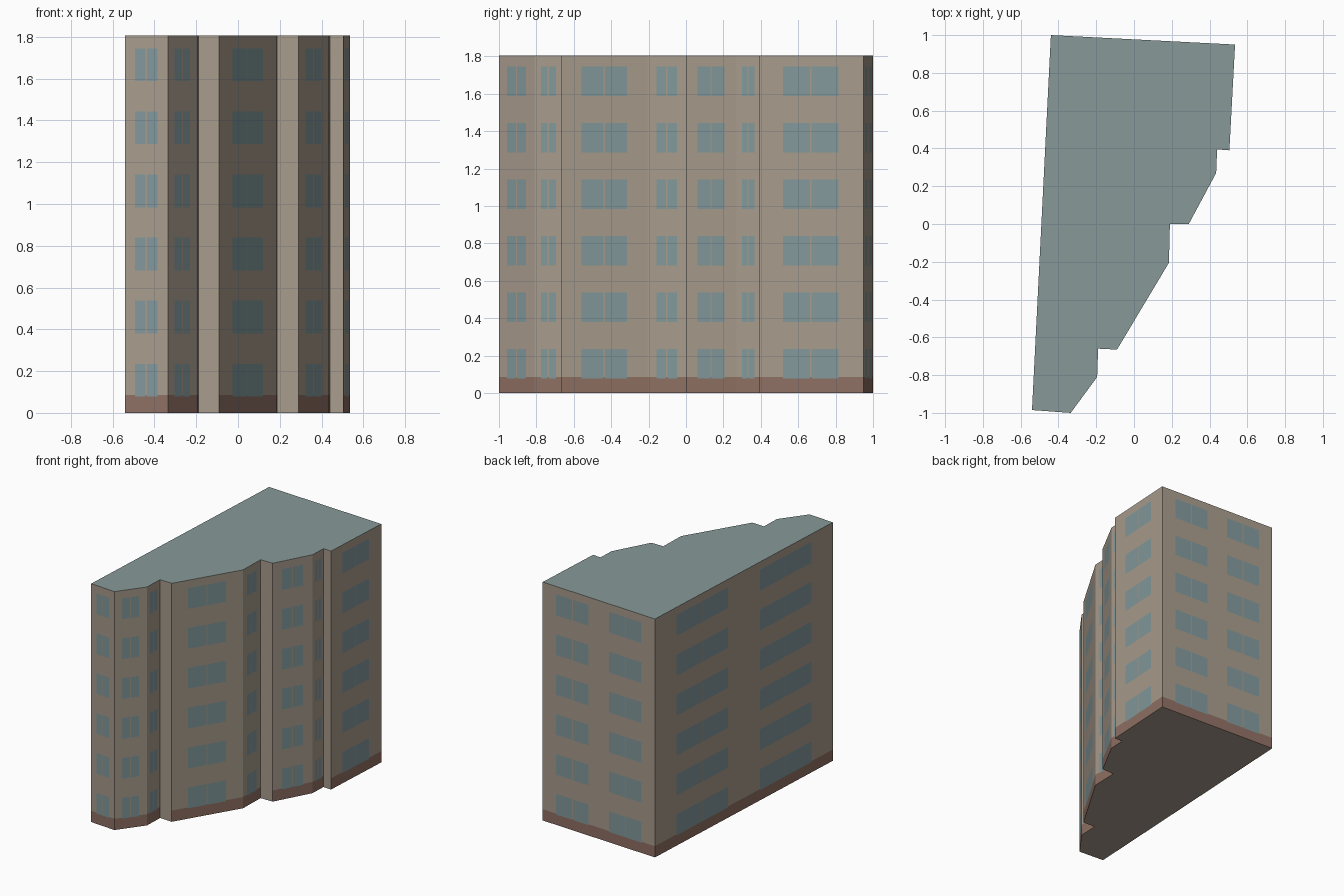
import bpy
import bmesh
from mathutils import Vector

cube = bpy.data.objects.get("Cube")
if cube:
    bpy.data.objects.remove(cube, do_unlink=True)


def make_material(name, srgb):
    color = [c / 12.92 if c <= 0.04045 else ((c + 0.055) / 1.055) ** 2.4 for c in srgb] + [1.0]
    mat = bpy.data.materials.new(name)
    mat.use_nodes = True
    mat.diffuse_color = color
    mat.node_tree.nodes["Principled BSDF"].inputs["Base Color"].default_value = color
    return mat


WALL, PLINTH, GLASS, ROOF = range(4)
materials = [
    make_material("beige wall", (0.66, 0.61, 0.55)),
    make_material("brown plinth", (0.56, 0.44, 0.39)),
    make_material("blue grey glass", (0.51, 0.60, 0.61)),
    make_material("grey green roof", (0.53, 0.60, 0.60)),
]

HEIGHT, PLINTH_TOP = 1.805, 0.085
FLOORS, FLOOR_STEP, SILL, WINDOW_HEIGHT = 6, 0.302, 0.078, 0.157
MULLION = 0.007

# Counterclockwise outline; each corner starts a wall with its window spans
ONE = [(0.23, 0.76)]
TWO = [(0.12, 0.41), (0.59, 0.88)]
walls = [
    ((-0.44, 1.0), TWO),
    ((-0.54, -0.985), ONE),
    ((-0.335, -1.0), ONE),
    ((-0.195, -0.81), ONE),
    ((-0.19, -0.66), []),
    ((-0.09, -0.665), ONE),
    ((0.185, -0.205), ONE),
    ((0.19, 0.0), []),
    ((0.29, 0.0), ONE),
    ((0.435, 0.27), ONE),
    ((0.44, 0.395), []),
    ((0.505, 0.39), ONE),
    ((0.535, 0.95), TWO),
]

bands = [(SILL + i * FLOOR_STEP, SILL + i * FLOOR_STEP + WINDOW_HEIGHT) for i in range(FLOORS)]
bm = bmesh.new()


def inside(value, spans):
    return any(low < value < high for low, high in spans)


def add_wall(start, end, windows):
    """Divide one wall into a grid and colour glass, plinth and wall cells."""
    half = MULLION / 2 / (end - start).length
    panes = []
    for low, high in windows:
        middle = (low + high) / 2
        panes += [(low, middle - half), (middle + half, high)]
    columns = sorted({0, 1, *(s for pane in panes for s in pane)})
    rows = [0, HEIGHT]
    if windows:
        rows = sorted({0, PLINTH_TOP, HEIGHT, *(z for band in bands for z in band)})
    for s0, s1 in zip(columns, columns[1:]):
        p, q = start.lerp(end, s0), start.lerp(end, s1)
        for z0, z1 in zip(rows, rows[1:]):
            corners = [(p.x, p.y, z0), (q.x, q.y, z0), (q.x, q.y, z1), (p.x, p.y, z1)]
            face = bm.faces.new([bm.verts.new(c) for c in corners])
            if inside((s0 + s1) / 2, panes) and inside((z0 + z1) / 2, bands):
                face.material_index = GLASS
            elif windows and z1 <= PLINTH_TOP:
                face.material_index = PLINTH


outline = [Vector(corner) for corner, _ in walls]
for i, (_, windows) in enumerate(walls):
    add_wall(outline[i], outline[(i + 1) % len(outline)], windows)

# Flat roof and underside
roof = bm.faces.new([bm.verts.new((p.x, p.y, HEIGHT)) for p in outline])
roof.material_index = ROOF
bm.faces.new([bm.verts.new((p.x, p.y, 0)) for p in reversed(outline)])

bmesh.ops.remove_doubles(bm, verts=bm.verts, dist=0.0001)
mesh = bpy.data.meshes.new("apartment_block")
bm.to_mesh(mesh)
bm.free()
for mat in materials:
    mesh.materials.append(mat)
block = bpy.data.objects.new("apartment_block", mesh)
bpy.context.collection.objects.link(block)
